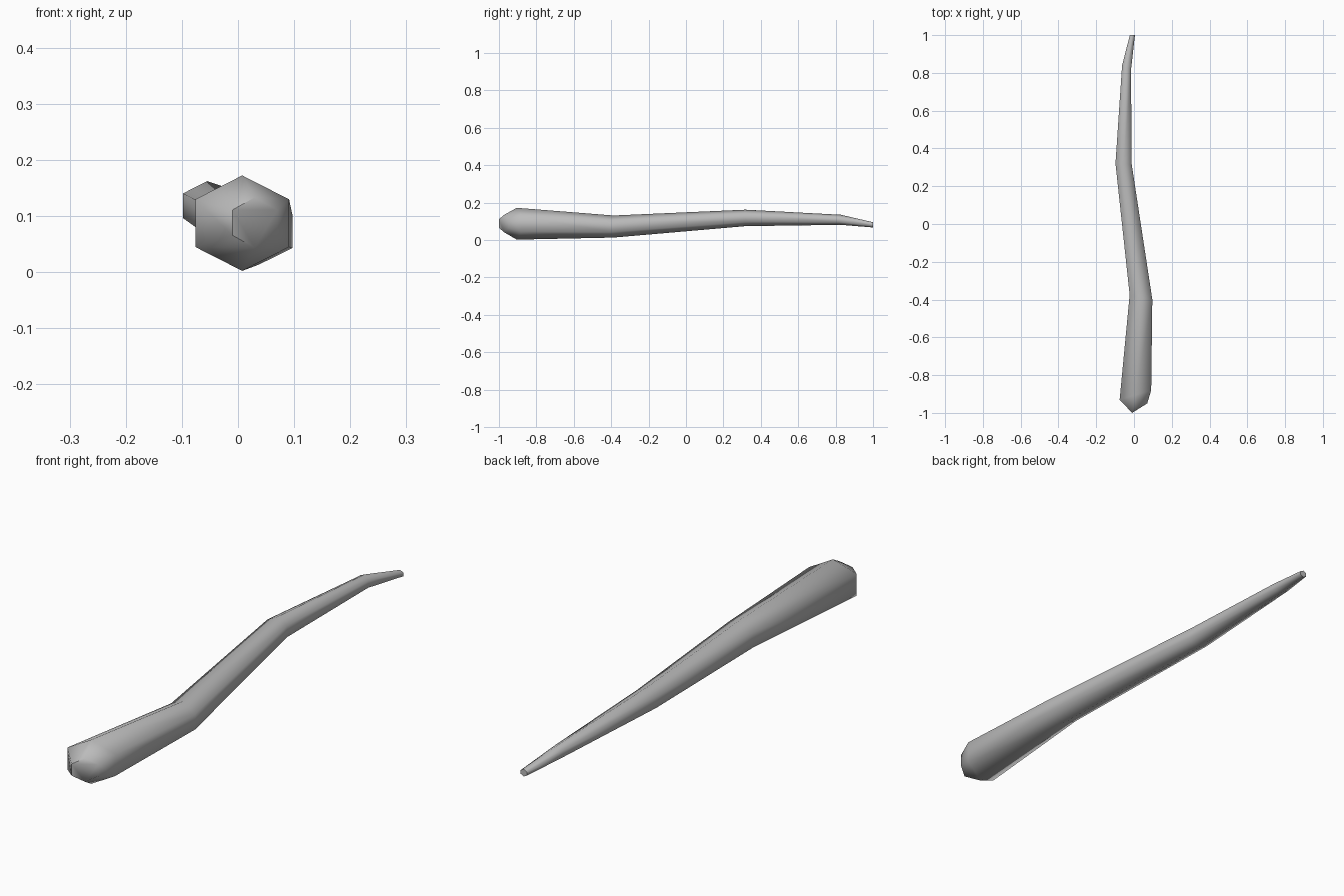
import bpy
import bmesh
import math

cube = bpy.data.objects.get("Cube")
if cube:
    bpy.data.objects.remove(cube)

SIDES = 6
# Each ring: left-edge (x, y), right-edge (x, y), centre height, vertical radius
RINGS = [
    ((-0.010, -1.000), (0.070, -0.950), 0.088, 0.045),
    ((-0.076, -0.930), (0.091, -0.880), 0.087, 0.085),
    ((-0.023, -0.375), (0.097, -0.400), 0.072, 0.059),
    ((-0.098, 0.320), (-0.012, 0.315), 0.118, 0.044),
    ((-0.063, 0.840), (-0.016, 0.815), 0.108, 0.027),
    ((-0.022, 1.000), (0.005, 1.000), 0.081, 0.014),
]

# Plain grey material
grey = bpy.data.materials.new("plain_grey")
grey.use_nodes = True
colour = (0.5, 0.5, 0.5, 1)
grey.diffuse_color = colour
grey.node_tree.nodes["Principled BSDF"].inputs["Base Color"].default_value = colour


def add_ring(bm, left, right, z, rz):
    """Six-sided ring with a corner at the top, tilted along left-right."""
    verts = []
    for i in range(SIDES):
        a = math.tau * i / SIDES
        t = 0.5 + 0.5 * math.sin(a) / math.sin(math.pi / 3)
        x, y = (p + (q - p) * t for p, q in zip(left, right))
        verts.append(bm.verts.new((x, y, z + rz * math.cos(a))))
    return verts


# Bent, tapering stick: rings bridged by quads and closed at both ends
bm = bmesh.new()
rings = [add_ring(bm, *ring) for ring in RINGS]
for a, b in zip(rings, rings[1:]):
    for i in range(SIDES):
        j = (i + 1) % SIDES
        bm.faces.new((a[i], a[j], b[j], b[i]))
bm.faces.new(rings[0])
bm.faces.new(rings[-1])
bmesh.ops.recalc_face_normals(bm, faces=bm.faces)

mesh = bpy.data.meshes.new("stick")
bm.to_mesh(mesh)
bm.free()
mesh.materials.append(grey)
stick = bpy.data.objects.new("stick", mesh)
bpy.context.collection.objects.link(stick)

# Smooth sides, sharp rim at the thin end
bpy.ops.object.select_all(action="DESELECT")
stick.select_set(True)
bpy.context.view_layer.objects.active = stick
bpy.ops.object.shade_smooth_by_angle(angle=math.radians(66))
